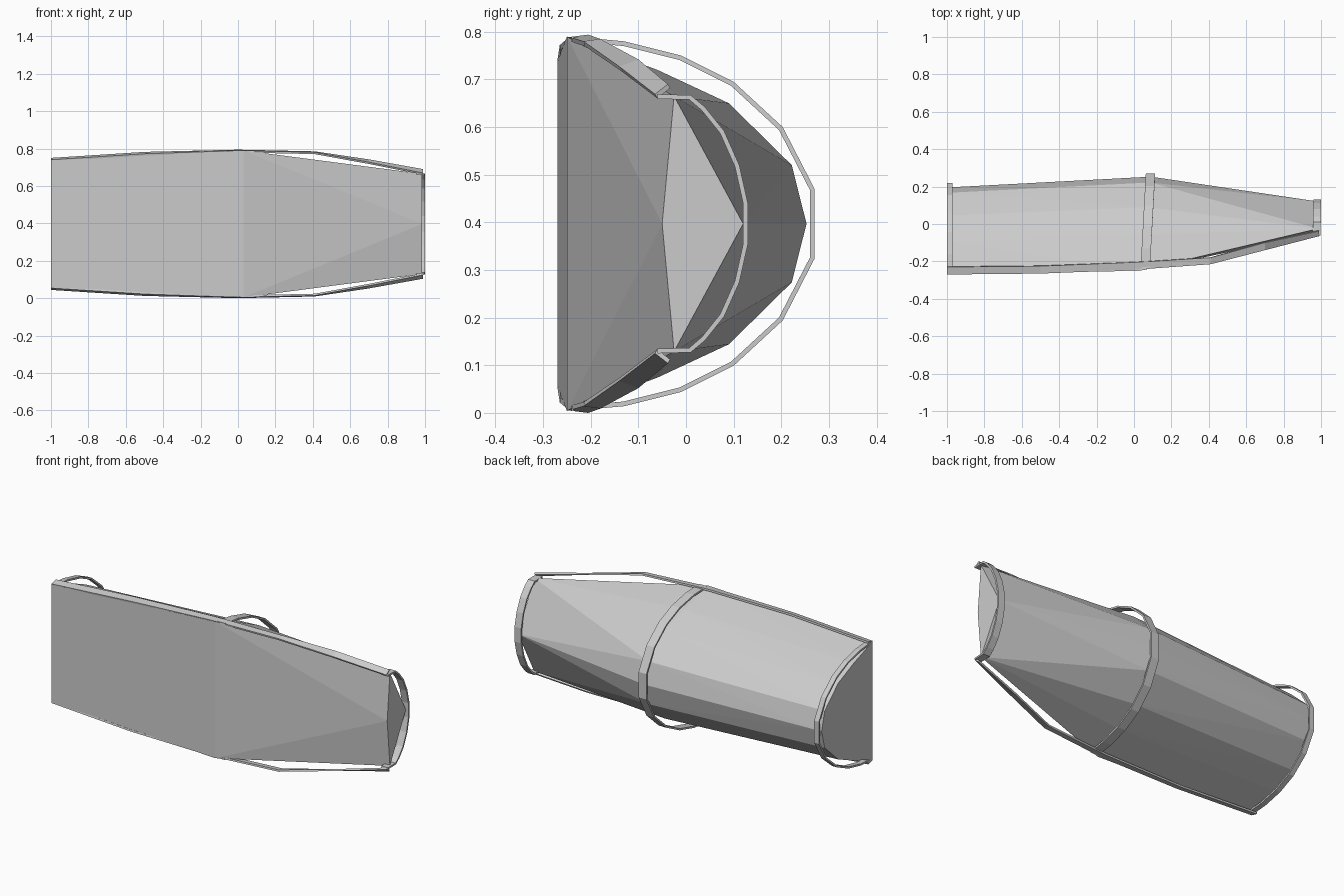
import bpy, bmesh

if "Cube" in bpy.data.objects:
    bpy.data.objects.remove(bpy.data.objects["Cube"])

H = 0.397  # half height: every part is mirrored about this level
grey = bpy.data.materials.new("light grey")
grey.diffuse_color = (0.6, 0.6, 0.6, 1)
grey.use_nodes = True
grey.node_tree.nodes["Principled BSDF"].inputs["Base Color"].default_value = grey.diffuse_color


def add(name, bm):
    me = bpy.data.meshes.new(name)
    bm.to_mesh(me)
    bm.free()
    me.materials.append(grey)
    ob = bpy.data.objects.new(name, me)
    ob.location.z = H
    bpy.context.collection.objects.link(ob)
    return ob


def strap(name, a, b, thick=0.01, mirror=False):
    """Thin band between two edge lines, thickened inwards."""
    bm = bmesh.new()
    va = [bm.verts.new(p) for p in a]
    vb = [bm.verts.new(p) for p in b]
    for i in range(len(a) - 1):
        bm.faces.new((va[i], vb[i], vb[i + 1], va[i + 1]))
    ob = add(name, bm)
    s = ob.modifiers.new("thickness", 'SOLIDIFY')
    s.thickness, s.offset = thick, -1
    if mirror:
        m = ob.modifiers.new("mirror", 'MIRROR')
        m.use_axis = (False, False, True)


def rib(name, half, x, width, tilt=0.0):
    """Bowed strap round the back; half is the upper (y, z) profile."""
    path = half + [(y, -z) for y, z in reversed(half)]
    y0 = path[0][0]
    a = [(x + tilt * (y - y0), y, z) for y, z in path]
    strap(name, a, [(px + width, y, z) for px, y, z in a])


# Faceted body: convex shell through three cross-sections
mid = [(-.25, .393), (-.06, .323), (.09, .253), (.222, .123), (.253, 0)]
pts = [(.03 + .12 * (y + .25), y, z) for y, z in mid]
pts += [(-1, -.27 + (y + .25) * .925, z * .865) for y, z in mid]
pts += [(.985, -.025, .268), (.985, -.05, 0), (.985, .12, 0)]
bm = bmesh.new()
for x, y, z in pts:
    bm.verts.new((x, y, z))
    if z:
        bm.verts.new((x, y, -z))
bmesh.ops.convex_hull(bm, input=bm.verts[:])
bmesh.ops.recalc_face_normals(bm, faces=bm.faces[:])
add("body", bm)

# Three bowed ribs
bow = [(-.24, .393), (-.13, .383), (-.01, .353), (.1, .298), (.203, .203), (.27, .073)]
rib("middle_rib", bow, .035, .05, .055)
rib("left_rib", [(-.265 + (y + .24) * .95, z * .87) for y, z in bow], -1, .03)
rib("right_rib", [(-.06, .272), (.01, .27), (.04, .245), (.08, .195),
                  (.112, .123), (.13, .043)], .955, .042, .02)

# Long rails along the upper and lower edges
front = [(-1, -.27, .343), (-.5, -.265, .375), (0, -.245, .392),
         (.41, -.215, .383), (.7, -.14, .33), (.99, -.065, .272)]
back = [(-1, -.23, .353), (-.5, -.225, .385), (0, -.205, .397),
        (.41, -.18, .388), (.7, -.1, .345), (.99, -.038, .293)]
strap("edge_rails", back, front, mirror=True)
